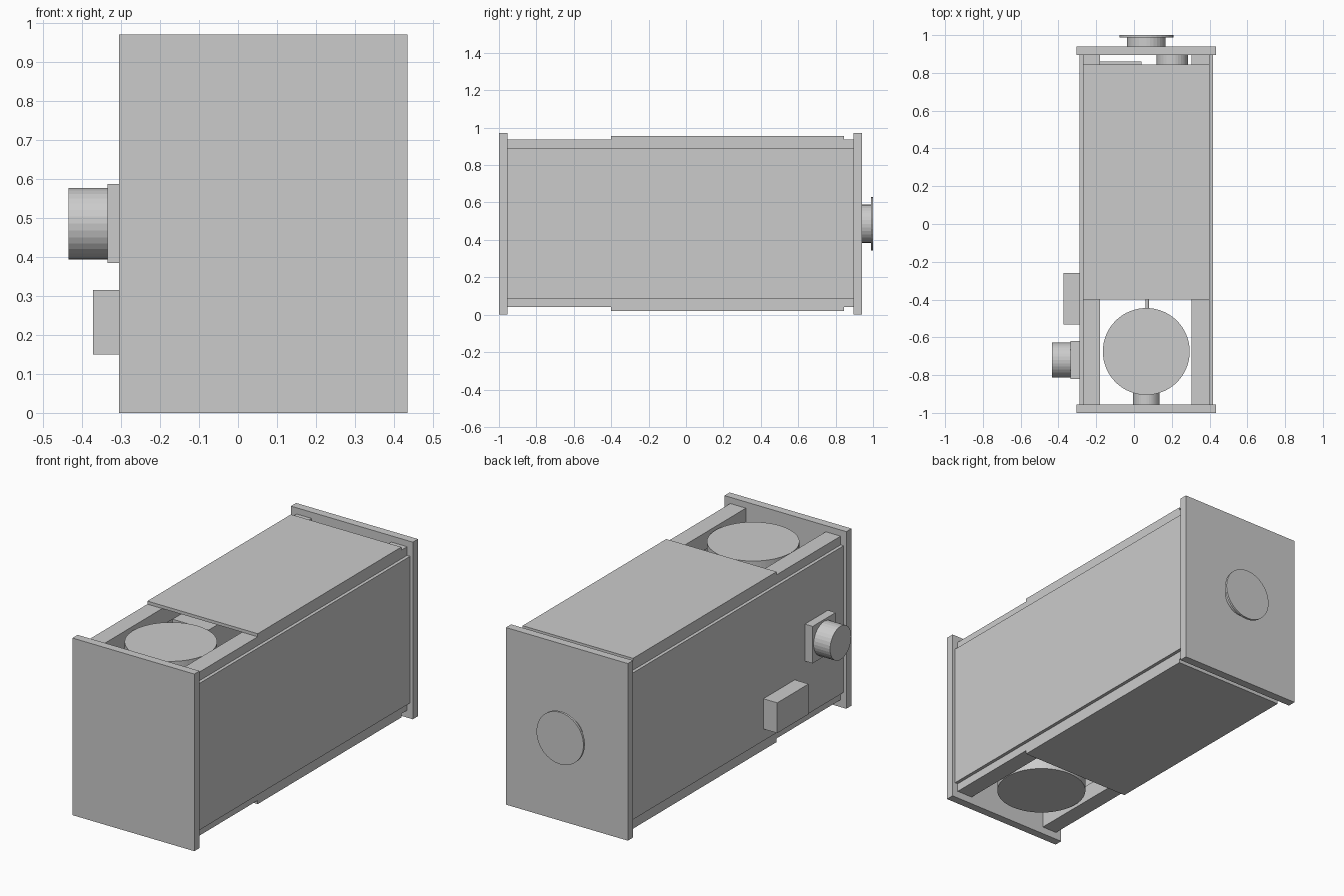
import bpy, bmesh
from mathutils import Matrix, Vector

if "Cube" in bpy.data.objects:
    bpy.data.objects.remove(bpy.data.objects["Cube"])


def finish(name, bm):
    mesh = bpy.data.meshes.new(name)
    bm.to_mesh(mesh)
    bm.free()
    ob = bpy.data.objects.new(name, mesh)
    bpy.context.collection.objects.link(ob)
    return ob


def box(name, x, y, z):
    """Box from (min, max) ranges."""
    bm = bmesh.new()
    bmesh.ops.create_cube(bm, size=1)
    for v in bm.verts:
        v.co = Vector([(r[0] + r[1]) / 2 + c * (r[1] - r[0])
                       for r, c in zip((x, y, z), v.co)])
    return finish(name, bm)


def cylinder(name, start, end, radius, sides=32):
    """Capped cylinder between two points."""
    a, b = Vector(start), Vector(end)
    turn = (b - a).to_track_quat('Z', 'Y').to_matrix().to_4x4()
    bm = bmesh.new()
    bmesh.ops.create_cone(bm, cap_ends=True, segments=sides, radius1=radius,
                          radius2=radius, depth=(b - a).length,
                          matrix=Matrix.Translation((a + b) / 2) @ turn)
    return finish(name, bm)


MID_X, MID_Z = 0.065, 0.486
HEIGHT = 0.972

# End plates
for name, y in (("front_plate", (-1, -0.955)), ("back_plate", (0.895, 0.94))):
    box(name, (-0.305, 0.435), y, (0, HEIGHT))

# Long corner beams and side panels
for side, beam_x, panel_x in (("left", (-0.27, -0.18), (-0.288, -0.27)),
                              ("right", (0.305, 0.40), (0.40, 0.418))):
    for level, z in (("lower", (0.04, 0.132)), ("upper", (0.845, 0.938))):
        box(f"{level}_{side}_beam", beam_x, (-0.955, 0.895), z)
    box(f"{side}_panel", panel_x, (-0.955, 0.895), (0.085, 0.89))

# Top and bottom covers
for name, z in (("bottom_cover", (0.02, 0.04)), ("top_cover", (0.938, 0.955))):
    box(name, (-0.27, 0.40), (-0.40, 0.845), z)

# Upright drum with its front mount and rear pin
cylinder("drum", (MID_X, -0.675, 0.045), (MID_X, -0.675, 0.926), 0.23, 64)
cylinder("drum_mount", (MID_X, -0.955, MID_Z), (MID_X, -0.80, MID_Z), 0.07)
cylinder("drum_pin", (0.07, -0.47, MID_Z), (0.07, -0.30, MID_Z), 0.01, 16)

# Internal equipment under the covers
box("inner_case", (-0.18, 0.04), (-0.31, 0.86), (0.132, 0.845))
cylinder("inner_motor", (0.2025, 0.30, MID_Z), (0.2025, 0.895, MID_Z), 0.0825)

# Rear neck and flange
cylinder("rear_neck", (MID_X, 0.94, MID_Z), (MID_X, 0.988, MID_Z), 0.102)
cylinder("rear_flange", (MID_X, 0.988, MID_Z), (MID_X, 1.0, MID_Z), 0.143)

# Left side knob and small housing
box("knob_base", (-0.335, -0.288), (-0.82, -0.62), (0.385, 0.588))
cylinder("knob", (-0.335, -0.72, MID_Z), (-0.435, -0.72, MID_Z), 0.092)
box("side_housing", (-0.372, -0.288), (-0.532, -0.26), (0.15, 0.316))
